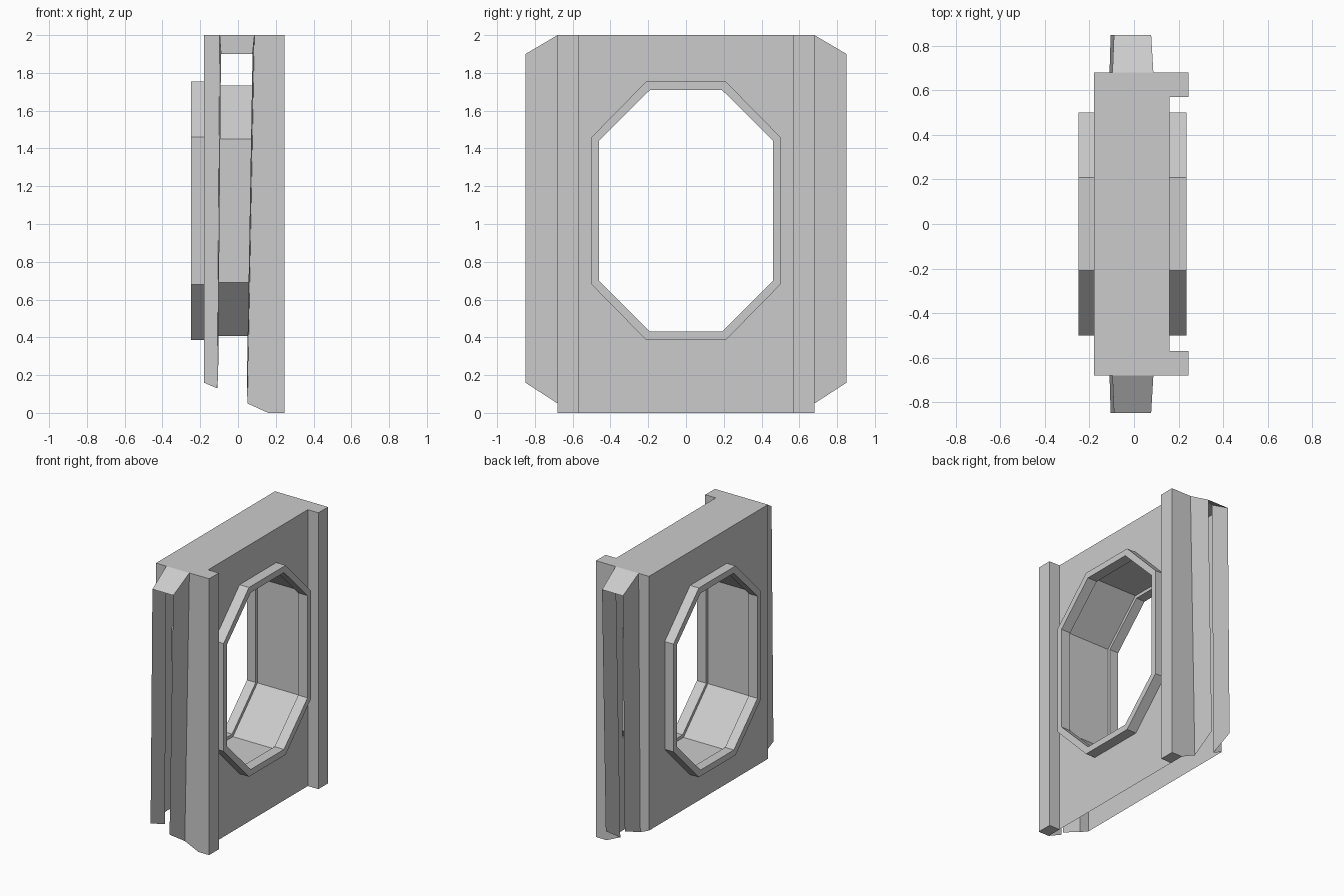
import bpy, bmesh

if "Cube" in bpy.data.objects:
    bpy.data.objects.remove(bpy.data.objects["Cube"])

XL, XR = -0.18, 0.16      # outer planes of the two plates
YE, TOP, ZC = 0.68, 2.0, 1.07

# Octagon sizes: half width, corner y, half height, corner z
OUTER = (0.50, 0.21, 0.685, 0.39)
LIP = (0.46, 0.19, 0.64, 0.37)
TUBE = (0.48, 0.20, 0.6625, 0.38)


def octagon(x, size):
    ry, cy, rz, cz = size
    pts = [(cy, rz), (ry, cz), (ry, -cz), (cy, -rz),
           (-cy, -rz), (-ry, -cz), (-ry, cz), (-cy, rz)]
    return [(x, y, ZC + z) for y, z in pts]


def finish(name, bm):
    bmesh.ops.remove_doubles(bm, verts=bm.verts, dist=1e-5)
    bmesh.ops.recalc_face_normals(bm, faces=bm.faces)
    mesh = bpy.data.meshes.new(name)
    bm.to_mesh(mesh)
    bm.free()
    obj = bpy.data.objects.new(name, mesh)
    bpy.context.collection.objects.link(obj)
    return obj


def add_face(bm, pts):
    return bm.faces.new([bm.verts.new(p) for p in pts])


def plate(bm, x, bottom):
    # Rectangular sheet with an octagonal hole
    rect = [(x, YE, TOP), (x, YE, bottom), (x, -YE, bottom), (x, -YE, TOP)]
    edges = []
    for loop in (rect, octagon(x, OUTER)):
        vs = [bm.verts.new(p) for p in loop]
        edges += [bm.edges.new((vs[i], vs[i - 1])) for i in range(len(vs))]
    bmesh.ops.triangle_fill(bm, edges=edges, use_beauty=True,
                            normal=(1 if x > 0 else -1, 0, 0))


# Hollow body: two plates, closed top, open slanted bottom, slotted ends
bm = bmesh.new()
plate(bm, XL, 0.16)
plate(bm, XR, 0.0)
add_face(bm, [(XL, -YE, TOP), (XR, -YE, TOP), (XR, YE, TOP), (XL, YE, TOP)])
for s in (1, -1):
    left = [(-0.11, s * YE, 0.13), (-0.097, s * YE, TOP)]
    right = [(0.05, s * YE, 0.05), (0.087, s * YE, TOP)]
    add_face(bm, [(XL, s * YE, 0.16), left[0], left[1], (XL, s * YE, TOP)])
    add_face(bm, [right[0], (XR, s * YE, 0), (XR, s * YE, TOP), right[1]])
finish("gate_body", bm)

# Guide channels on both ends: two thin fins under a sloped cap
for s, side in ((1, "back"), (-1, "front")):
    bm = bmesh.new()
    l0, l1 = (-0.11, s * YE, 0.13), (-0.097, s * YE, TOP)
    l2, l3 = (-0.09, s * 0.85, 1.9), (-0.105, s * 0.85, 0.2)
    r0, r1 = (0.05, s * YE, 0.05), (0.087, s * YE, TOP)
    r2, r3 = (0.077, s * 0.85, 1.9), (0.047, s * 0.85, 0.16)
    add_face(bm, [l0, l1, l2, l3])
    add_face(bm, [r0, r3, r2, r1])
    add_face(bm, [l1, r1, r2, l2])
    finish("guide_channel_" + side, bm)

# Square rails along the edges of the +x plate
for s, side in ((1, "back"), (-1, "front")):
    bm = bmesh.new()
    bmesh.ops.create_cube(bm, size=1)
    for v in bm.verts:
        v.co = (0.2025 + v.co.x * 0.085, s * 0.625 + v.co.y * 0.11, 1 + v.co.z * 2)
    finish("edge_rail_" + side, bm)

# Octagonal port: raised ring on each plate joined by a wider tube
bm = bmesh.new()
section = [(XL, OUTER), (-0.25, OUTER), (-0.25, LIP), (XL, LIP), (XL, TUBE),
           (XR, TUBE), (XR, LIP), (0.235, LIP), (0.235, OUTER), (XR, OUTER)]
loops = [[bm.verts.new(p) for p in octagon(x, size)] for x, size in section]
for a, b in zip(loops, loops[1:]):
    for i in range(8):
        bm.faces.new((a[i - 1], a[i], b[i], b[i - 1]))
finish("octagonal_port", bm)
